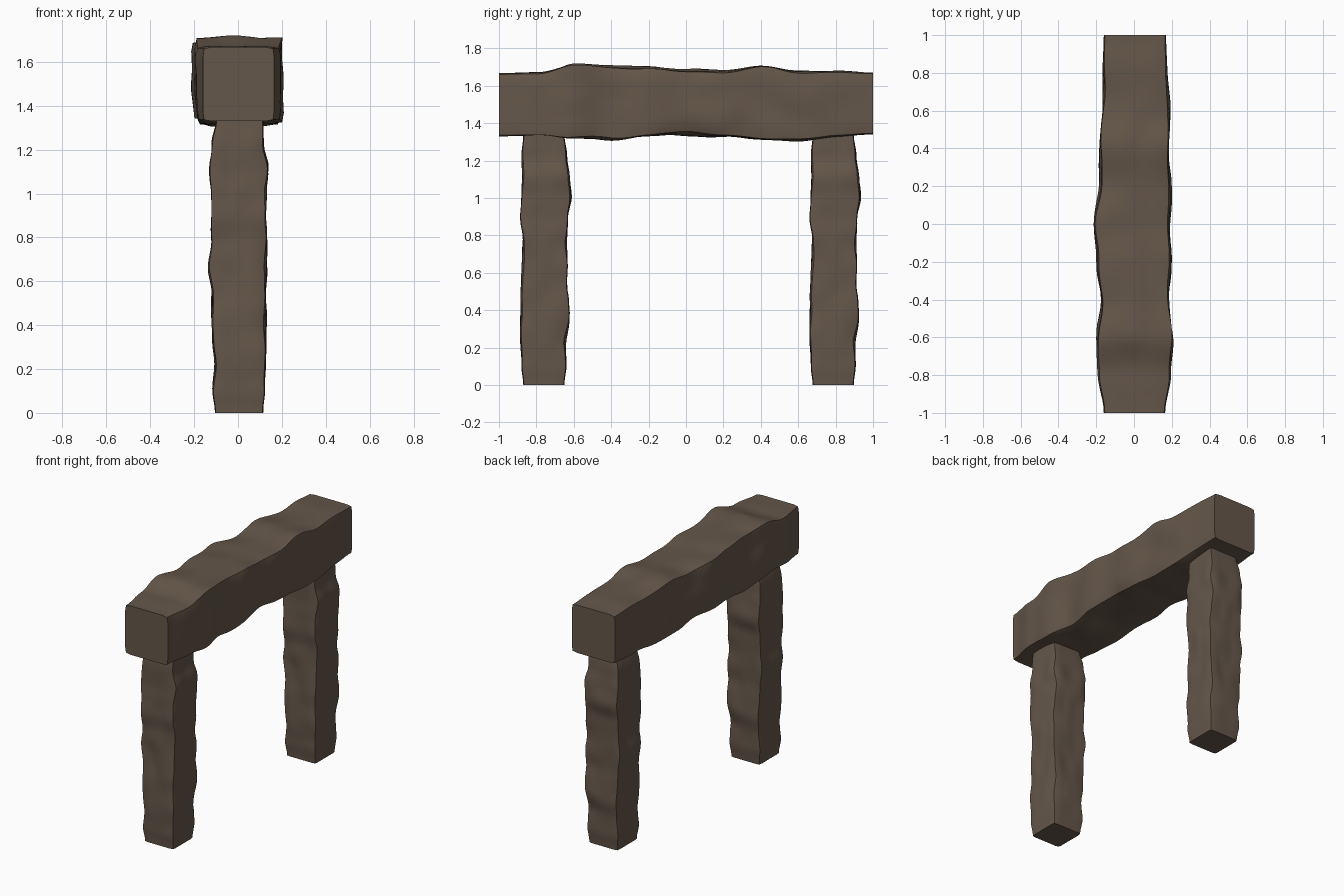
import bpy, bmesh, math
from mathutils import Vector, noise

if "Cube" in bpy.data.objects:
    bpy.data.objects.remove(bpy.data.objects["Cube"])

wood = bpy.data.materials.new("dark brown wood")
wood.diffuse_color = (0.13, 0.095, 0.068, 1)
wood.use_nodes = True
wood.node_tree.nodes["Principled BSDF"].inputs["Base Color"].default_value = wood.diffuse_color


def sample(vals, t):
    """Smooth interpolation of evenly spaced values, t in 0..1."""
    f = t * (len(vals) - 1)
    i = min(int(f), len(vals) - 2)
    k = f - i
    k = k * k * (3 - 2 * k)
    return vals[i] * (1 - k) + vals[i + 1] * k


def hewn_log(name, place, sides, rings, seed, n=8):
    """Rough square timber; sides = (u low, u high, v low, v high) outlines."""
    bm = bmesh.new()
    # points round a square, with slightly eased corners
    square = []
    for a, b in (((-1, -1), (1, -1)), ((1, -1), (1, 1)), ((1, 1), (-1, 1)), ((-1, 1), (-1, -1))):
        for i in range(n):
            k = i / n
            square.append((a[0] + (b[0] - a[0]) * k, a[1] + (b[1] - a[1]) * k))
    loops = []
    for r in range(rings + 1):
        t = r / rings
        env = min(1, 6 * t, 6 * (1 - t))
        u0, u1, v0, v1 = [sample(s, t) for s in sides]
        ring = []
        for u, v in square:
            ease = 0.965 if abs(u) == 1 and abs(v) == 1 else 1
            p = Vector((u * 1.3, v * 1.3, t * 9)) + Vector((seed, 0, 0))
            # rough carving only cuts inward from the outline
            cut = 1 - env * 0.09 * max(0, 0.4 + noise.noise(p))
            cu, cv = (u0 + u1) / 2, (v0 + v1) / 2
            x = cu + u * ease * cut * (u1 - u0) / 2
            y = cv + v * ease * cut * (v1 - v0) / 2
            ring.append(bm.verts.new(place(x, y, t)))
        loops.append(ring)
    m = len(square)
    for a, b in zip(loops, loops[1:]):
        for i in range(m):
            j = (i + 1) % m
            bm.faces.new((a[i], a[j], b[j], b[i]))
    bm.faces.new(loops[0][::-1])
    bm.faces.new(loops[-1])
    bmesh.ops.recalc_face_normals(bm, faces=bm.faces[:])
    me = bpy.data.meshes.new(name)
    bm.to_mesh(me)
    bm.free()
    me.materials.append(wood)
    ob = bpy.data.objects.new(name, me)
    bpy.context.collection.objects.link(ob)
    bpy.context.view_layer.objects.active = ob
    ob.select_set(True)
    bpy.ops.object.shade_smooth_by_angle(angle=math.radians(50))
    ob.select_set(False)
    return ob


# Lintel: outlines along y from -1 to 1
lintel_sides = (
    [-.16, -.195, -.2, -.185, -.2, -.215, -.19, -.19, -.175, -.17, -.16],
    [.165, .2, .21, .19, .2, .2, .2, .185, .195, .18, .17],
    [1.33, 1.33, 1.315, 1.302, 1.33, 1.33, 1.32, 1.31, 1.302, 1.325, 1.34],
    [1.667, 1.675, 1.72, 1.71, 1.705, 1.695, 1.685, 1.71, 1.685, 1.685, 1.67])
hewn_log("lintel_beam", lambda x, z, t: (x, -1 + 2 * t, z), lintel_sides, 60, 3.7)

# Posts: outlines along z from 0 to 1.335, the same timber used twice
post_sides = (
    [-.105, -.118, -.108, -.12, -.125, -.122, -.14, -.125, -.125, -.13, -.132, -.122, -.10],
    [.115, .125, .132, .13, .132, .132, .135, .138, .128, .132, .145, .12, .115],
    [-.11, -.122, -.13, -.128, -.13, -.122, -.118, -.115, -.13, -.13, -.117, -.12, -.11],
    [.11, .122, .122, .142, .135, .126, .13, .125, .13, .15, .14, .125, .11])
for name, y0 in (("front_post", -0.76), ("back_post", 0.787)):
    hewn_log(name, lambda x, y, t, y0=y0: (x, y0 + y, 1.337 * t), post_sides, 48, 11.2)
